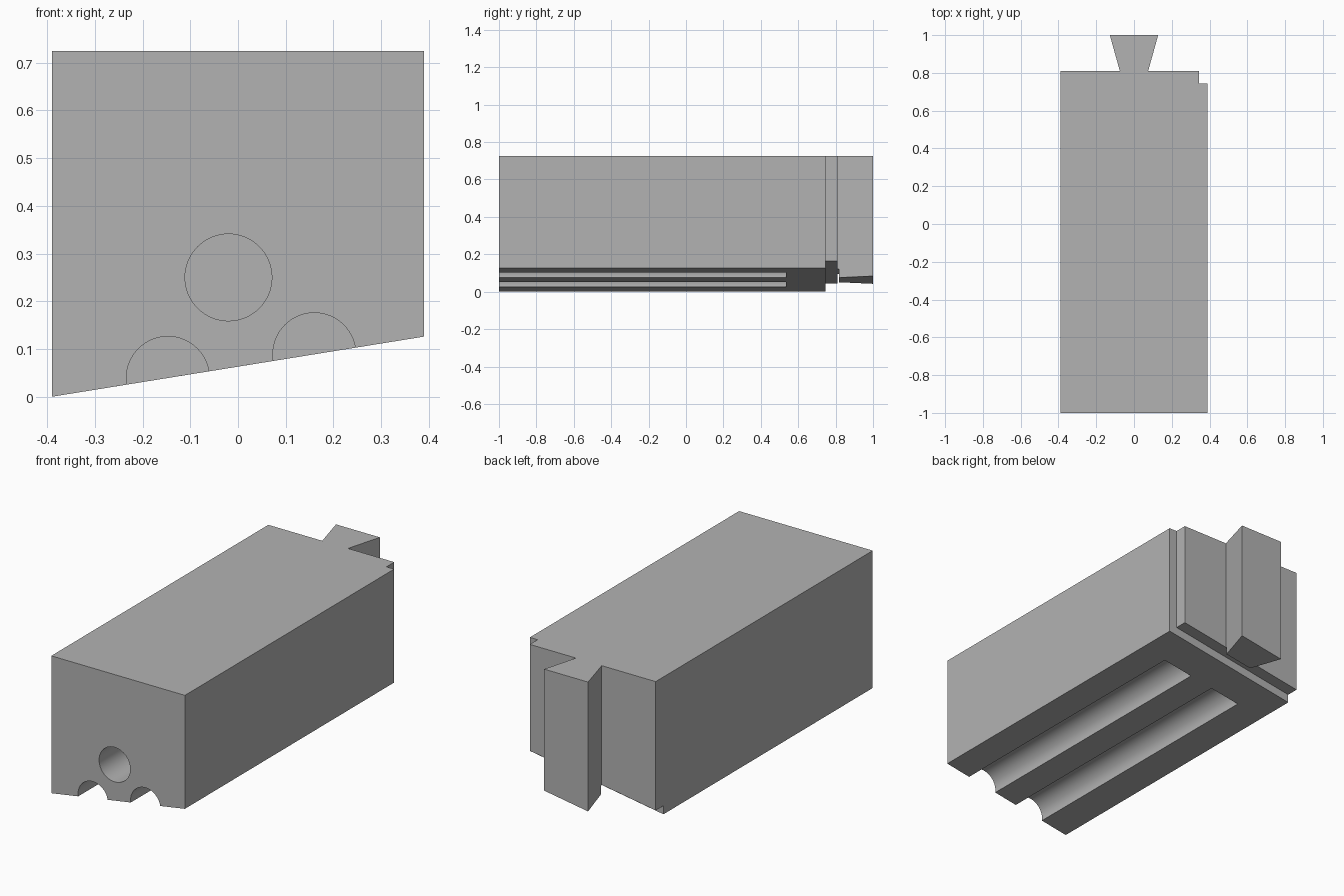
import bpy, bmesh, math
from mathutils import Vector

cube = bpy.data.objects.get("Cube")
if cube:
    bpy.data.objects.remove(cube, do_unlink=True)

HALF_W, TOP, RISE = 0.39, 0.725, 0.126
SLOPE = RISE / (2 * HALF_W)
BACK, STEP_Y = 0.81, 0.745


def floor_z(x):
    """Height of the slanted underside at x."""
    return (x + HALF_W) * SLOPE


def prism(name, points, sweep):
    """Extrude a closed outline along a vector."""
    bm = bmesh.new()
    face = bm.faces.new([bm.verts.new(p) for p in points])
    swept = bmesh.ops.extrude_face_region(bm, geom=[face])
    verts = [g for g in swept["geom"] if isinstance(g, bmesh.types.BMVert)]
    bmesh.ops.translate(bm, vec=sweep, verts=verts)
    bmesh.ops.recalc_face_normals(bm, faces=bm.faces)
    mesh = bpy.data.meshes.new(name)
    bm.to_mesh(mesh)
    bm.free()
    obj = bpy.data.objects.new(name, mesh)
    bpy.context.collection.objects.link(obj)
    return obj


def cut(target, cutter):
    """Subtract a cutter, then discard it."""
    bpy.context.view_layer.objects.active = target
    mod = target.modifiers.new("cut", 'BOOLEAN')
    mod.operation, mod.solver, mod.object = 'DIFFERENCE', 'EXACT', cutter
    bpy.ops.object.modifier_apply(modifier=mod.name)
    bpy.data.objects.remove(cutter, do_unlink=True)


def bore(name, x, z, radius, end_y):
    """Round cutter running back from the front face."""
    ring = [math.tau * i / 64 for i in range(64)]
    pts = [(x + radius * math.cos(a), -1.1, z + radius * math.sin(a)) for a in ring]
    return prism(name, pts, (0, end_y + 1.1, 0))


# Block with corner rebate and dovetail tongue, from its plan outline
plan = [(-HALF_W, -1), (HALF_W, -1), (HALF_W, STEP_Y), (0.345, STEP_Y),
        (0.345, BACK), (0.075, BACK), (0.128, 1), (-0.128, 1),
        (-0.075, BACK), (-HALF_W, BACK)]
block = prism("dovetail_block", [(x, y, -0.1) for x, y in plan], (0, 0, TOP + 0.1))

# Slanted underside
bm = bmesh.new()
bm.from_mesh(block.data)
sliced = bmesh.ops.bisect_plane(bm, geom=bm.verts[:] + bm.edges[:] + bm.faces[:],
                                plane_co=(-HALF_W, 0, 0),
                                plane_no=Vector((SLOPE, 0, -1)), clear_outer=True)
edges = [g for g in sliced["geom_cut"] if isinstance(g, bmesh.types.BMEdge)]
bmesh.ops.contextual_create(bm, geom=edges)
bmesh.ops.recalc_face_normals(bm, faces=bm.faces)
bm.to_mesh(block.data)
bm.free()

# Rebate under the rear edge, parallel to the underside
section = [(x, STEP_Y, floor_z(x) + dz)
           for x, dz in ((-0.5, -0.2), (0.5, -0.2), (0.5, 0.045), (-0.5, 0.045))]
cut(block, prism("rebate_cutter", section, (0, 0.073, 0)))

# Round front hole and two half-round grooves in the underside
cut(block, bore("hole_cutter", -0.02, 0.25, 0.091, 0.535))
for x in (-0.147, 0.16):
    cut(block, bore("groove_cutter", x, floor_z(x), 0.087, 0.535))

# Plain grey finish
grey = bpy.data.materials.new("plain_grey")
grey.use_nodes = True
colour = (0.45, 0.45, 0.45, 1)
grey.diffuse_color = colour
grey.node_tree.nodes["Principled BSDF"].inputs["Base Color"].default_value = colour
block.data.materials.clear()
block.data.materials.append(grey)

bpy.ops.object.select_all(action='DESELECT')
block.select_set(True)
bpy.context.view_layer.objects.active = block
bpy.ops.object.shade_smooth_by_angle(angle=math.radians(30))
